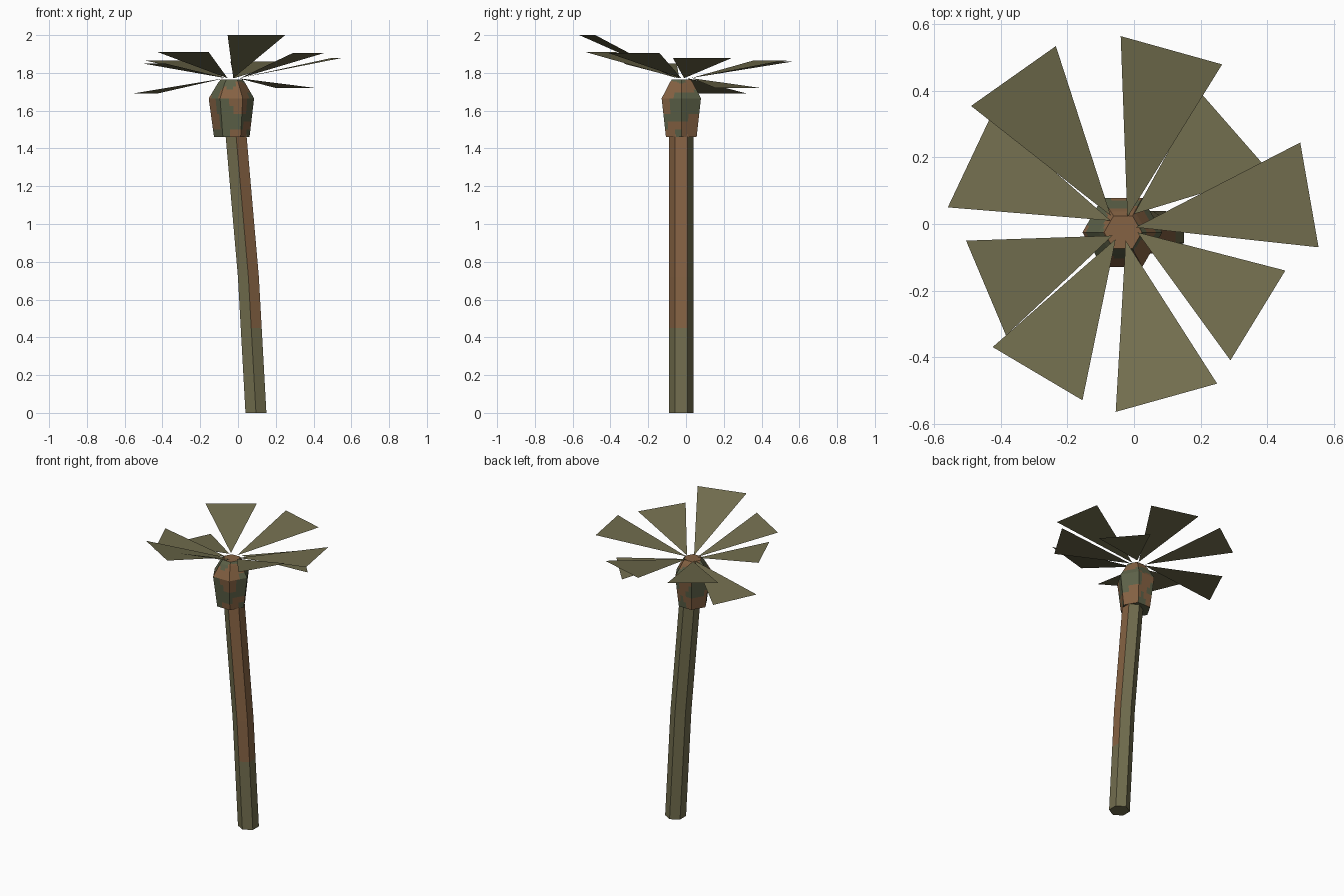
import bpy, bmesh, math
from mathutils import Vector, noise

if "Cube" in bpy.data.objects:
    bpy.data.objects.remove(bpy.data.objects["Cube"])


def material(name, rgb):
    m = bpy.data.materials.new(name)
    m.diffuse_color = (*rgb, 1)
    m.use_nodes = True
    m.node_tree.nodes["Principled BSDF"].inputs["Base Color"].default_value = m.diffuse_color
    return m


OLIVE = material("olive", (0.165, 0.152, 0.075))
BROWN = material("rust brown", (0.235, 0.122, 0.056))
GREEN = material("moss green", (0.110, 0.122, 0.066))


def finish(name, bm, mats):
    me = bpy.data.meshes.new(name)
    bm.to_mesh(me)
    bm.free()
    for m in mats:
        me.materials.append(m)
    ob = bpy.data.objects.new(name, me)
    bpy.context.collection.objects.link(ob)
    return ob


def loft(rings, start):
    """Closed six-sided tube; rings are (x, y, z, radius)."""
    bm = bmesh.new()
    loops = []
    for x, y, z, r in rings:
        loops.append([bm.verts.new((x + r * math.cos(start + k * math.pi / 3),
                                    y + r * math.sin(start + k * math.pi / 3), z))
                      for k in range(6)])
    for a, b in zip(loops, loops[1:]):
        for k in range(6):
            j = (k + 1) % 6
            bm.faces.new((a[k], a[j], b[j], b[k]))
    bm.faces.new(loops[0][::-1])
    bm.faces.new(loops[-1])
    bm.normal_update()
    return bm


# Trunk: bent hexagonal post, rusty on its right and front-right sides higher up
bm = loft([(0.095, -0.025, 0, 0.064), (0.07, -0.025, 0.45, 0.064),
           (0.055, -0.025, 0.72, 0.064), (-0.013, -0.025, 1.5, 0.064)], math.pi / 6)
for f in bm.faces:
    n = f.normal
    if f.calc_center_median().z > 0.5 and n.x > 0.3 and n.y < 0.3:
        f.material_index = 1
finish("trunk", bm, [OLIVE, BROWN])

# Crown: hexagonal bulb with blotches of rust and moss
bm = loft([(-0.033, -0.025, 1.46, 0.094), (-0.035, -0.025, 1.665, 0.12),
           (-0.034, -0.025, 1.745, 0.073), (-0.033, -0.025, 1.766, 0.057)], 0)
bmesh.ops.subdivide_edges(bm, edges=bm.edges[:], cuts=4, use_grid_fill=True)
for f in bm.faces:
    c = f.calc_center_median()
    f.material_index = 1 if noise.noise(c * 13) > 0.0 or c.z > 1.765 else 0
finish("crown", bm, [GREEN, BROWN])

# Leaves: flat triangles as tip xy, two outer corners xy, outer height
leaves = [
    ((-0.02, 0.02), (0.265, 0.48), (-0.04, 0.565), 1.86),
    ((0.0, 0.03), (0.41, 0.155), (0.20, 0.395), 1.72),
    ((0.005, -0.01), (0.555, -0.07), (0.50, 0.245), 1.88),
    ((0.01, -0.025), (0.29, -0.41), (0.455, -0.14), 1.905),
    ((-0.025, -0.05), (-0.055, -0.565), (0.25, -0.48), 2.0),
    ((-0.055, -0.045), (-0.425, -0.37), (-0.155, -0.53), 1.91),
    ((-0.065, -0.035), (-0.505, -0.05), (-0.385, -0.335), 1.85),
    ((-0.07, 0.01), (-0.43, 0.325), (-0.56, 0.05), 1.69),
    ((-0.07, 0.025), (-0.235, 0.535), (-0.49, 0.355), 1.865),
]
for i, (tip, a, b, z) in enumerate(leaves):
    bm = bmesh.new()
    bm.faces.new([bm.verts.new(p) for p in ((*tip, 1.772), (*a, z), (*b, z))])
    finish(f"leaf_{i + 1}", bm, [OLIVE])
